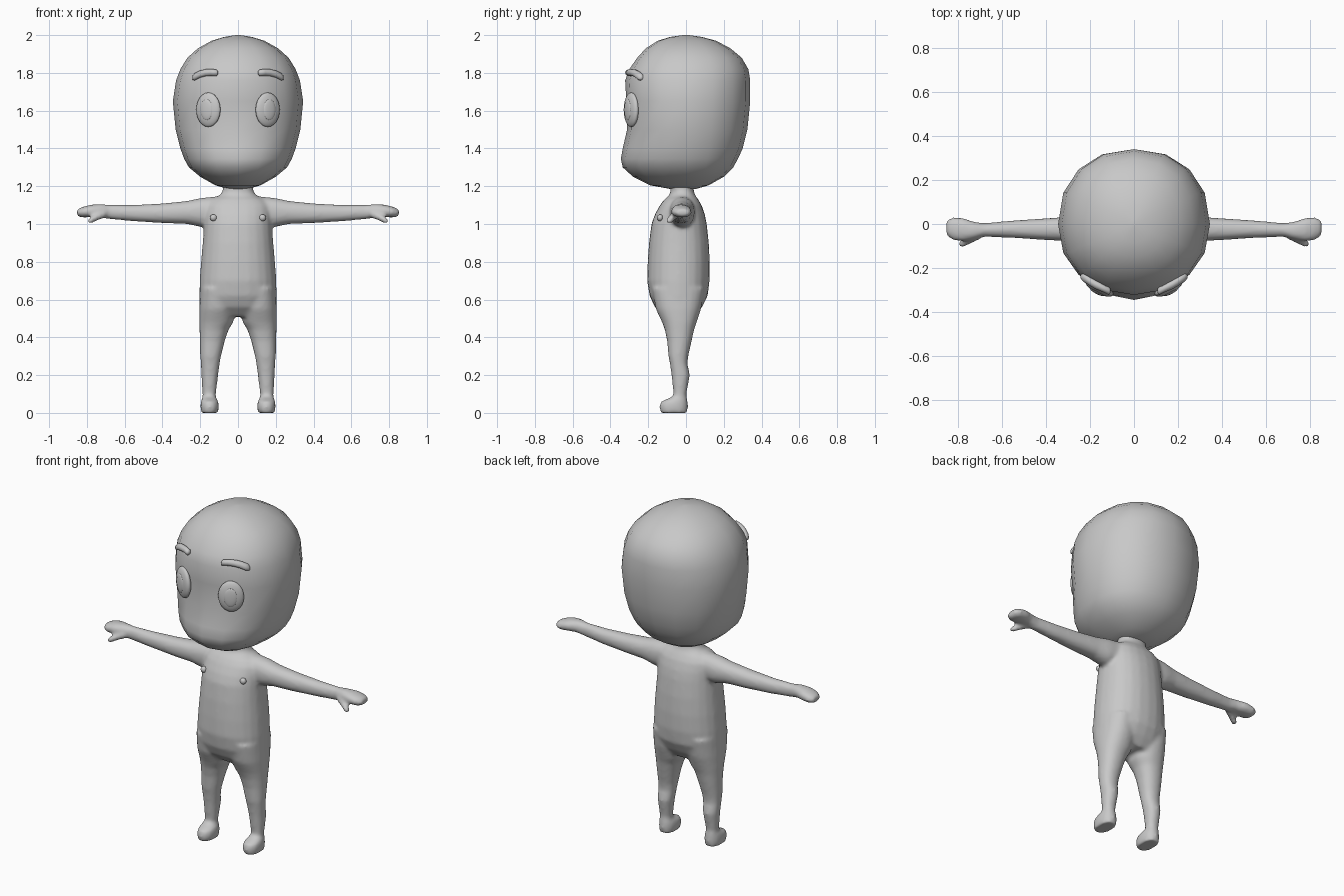
import bpy, bmesh, math

skin = bpy.data.materials.new("plain grey")
skin.diffuse_color = (0.58, 0.58, 0.58, 1)


def loft(bm, rings, axis="z", sides=24, power=2.2, mid=None):
    """Skin closed rings (t, a0, a1, b0, b1) stacked along the x or z axis."""
    loops = []
    for t, a0, a1, b0, b1 in rings:
        ca = (a0 + a1) / 2
        cb = (b0 + b1) / 2 if mid is None else mid
        loop = []
        for i in range(sides):
            ang = 2 * math.pi * i / sides
            c, s = math.cos(ang), math.sin(ang)
            u = math.copysign(abs(c) ** (2 / power), c)
            v = math.copysign(abs(s) ** (2 / power), s)
            a = ca + u * (a1 - a0) / 2
            b = cb + v * ((b1 - cb) if v > 0 else (cb - b0))
            loop.append(bm.verts.new((a, b, t) if axis == "z" else (t, a, b)))
        loops.append(loop)
    faces = [bm.faces.new(loops[0]), bm.faces.new(loops[-1])]
    for lo, hi in zip(loops, loops[1:]):
        for i in range(sides):
            j = (i + 1) % sides
            faces.append(bm.faces.new((lo[i], lo[j], hi[j], hi[i])))
    bmesh.ops.recalc_face_normals(bm, faces=faces)


def finish(bm, name):
    me = bpy.data.meshes.new(name)
    bm.to_mesh(me)
    bm.free()
    me.materials.append(skin)
    for p in me.polygons:
        p.use_smooth = True
    ob = bpy.data.objects.new(name, me)
    bpy.context.collection.objects.link(ob)
    return ob


def ball(name, loc, scale, turn=0):
    bm = bmesh.new()
    bmesh.ops.create_uvsphere(bm, u_segments=24, v_segments=12, radius=1)
    ob = finish(bm, name)
    ob.location, ob.scale, ob.rotation_euler = loc, scale, (0, 0, turn)
    return ob


def flip_x(rings, s, axis):
    """Mirror ring data to the side given by s."""
    if axis == "x":
        return [(s * t, *r) for t, *r in rings]
    return [(t, s * a0, s * a1, b0, b1) for t, a0, a1, b0, b1 in rings]


# Head: z, half width, front y, back y
head_profile = [
    (1.185, .05, -.08, .05), (1.205, .12, -.19, .12), (1.25, .20, -.28, .20),
    (1.30, .26, -.335, .25), (1.345, .285, -.345, .275), (1.40, .305, -.335, .30),
    (1.50, .33, -.312, .325), (1.65, .345, -.316, .34), (1.76, .328, -.322, .34),
    (1.82, .305, -.30, .33), (1.88, .268, -.258, .295), (1.93, .212, -.213, .235),
    (1.97, .14, -.15, .16), (1.99, .075, -.085, .085), (2.0, .012, -.015, .015)]
bm = bmesh.new()
loft(bm, [(z, -w, w, f, b) for z, w, f, b in head_profile], sides=16, mid=0)
finish(bm, "head")

# Body: torso, legs, feet, arms and thumbs blended into one skin
torso = [
    (.51, .15, -.115, .05), (.56, .20, -.165, .085), (.62, .205, -.193, .115),
    (.70, .203, -.206, .125), (.80, .196, -.203, .126), (.90, .187, -.196, .121),
    (1.0, .180, -.183, .11), (1.05, .178, -.165, .10), (1.10, .172, -.138, .083),
    (1.13, .145, -.115, .065), (1.15, .10, -.09, .05), (1.17, .083, -.082, .042),
    (1.19, .08, -.082, .04), (1.23, .09, -.085, .045)]
leg = [
    (.66, .02, .20, -.18, .10), (.55, .01, .206, -.16, .08), (.48, .025, .206, -.127, .057),
    (.44, .05, .204, -.112, .043), (.38, .07, .202, -.10, .03), (.30, .09, .20, -.093, .012),
    (.26, .097, .197, -.085, .008), (.20, .105, .194, -.077, .021),
    (.10, .117, .188, -.066, .002), (.03, .12, .186, -.06, 0)]
foot = [
    (0, .105, .196, -.135, .007), (.035, .101, .199, -.142, .011),
    (.06, .104, .197, -.132, .009), (.085, .118, .188, -.075, .005)]
arm = [
    (.08, -.09, .05, .99, 1.15), (.20, -.085, .045, .985, 1.137), (.27, -.08, .035, 1.0, 1.122),
    (.40, -.073, .026, 1.005, 1.109), (.55, -.063, .016, 1.014, 1.101),
    (.68, -.058, .004, 1.026, 1.101), (.73, -.071, .011, 1.035, 1.106),
    (.78, -.08, .029, 1.036, 1.102), (.825, -.073, .031, 1.034, 1.09),
    (.852, -.05, .015, 1.042, 1.078)]
thumb = [
    (.70, -.07, -.03, 1.035, 1.075), (.745, -.092, -.05, 1.018, 1.056),
    (.78, -.108, -.068, 1.0, 1.036), (.796, -.102, -.078, 1.004, 1.026)]
bm = bmesh.new()
loft(bm, [(z, -w, w, f, b) for z, w, f, b in torso])
for s in (1, -1):
    for rings, axis in ((leg, "z"), (foot, "z"), (arm, "x"), (thumb, "x")):
        loft(bm, flip_x(rings, s, axis), axis)
body = finish(bm, "body")
remesh = body.modifiers.new("blend", "REMESH")
remesh.mode = "VOXEL"
remesh.voxel_size = 0.01
remesh.use_smooth_shade = True
smooth = body.modifiers.new("soften", "SMOOTH")
smooth.factor = 0.5
smooth.iterations = 8

# Face and chest details, one set per side
brow = [
    (.106, -.31, -.295, 1.792, 1.808), (.114, -.322, -.285, 1.783, 1.818),
    (.145, -.307, -.27, 1.784, 1.821), (.175, -.295, -.255, 1.782, 1.819),
    (.205, -.278, -.238, 1.773, 1.811), (.23, -.262, -.222, 1.76, 1.798),
    (.242, -.248, -.23, 1.763, 1.782)]
for s, side in ((1, "left"), (-1, "right")):
    bm = bmesh.new()
    loft(bm, flip_x(brow, s, "x"), "x", sides=12, power=2)
    finish(bm, side + "_eyebrow")
    turn = math.radians(27)
    out = (s * math.sin(turn), -math.cos(turn))
    ball(side + "_eye", (s * .157, -.29, 1.605), (.071, .027, .091), s * turn)
    ball(side + "_pupil", (s * .157 + out[0] * .021, -.29 + out[1] * .021, 1.605),
         (.036, .010, .055), s * turn)
    ball(side + "_chest_dot", (s * .13, -.137, 1.033), (.018, .016, .018))
